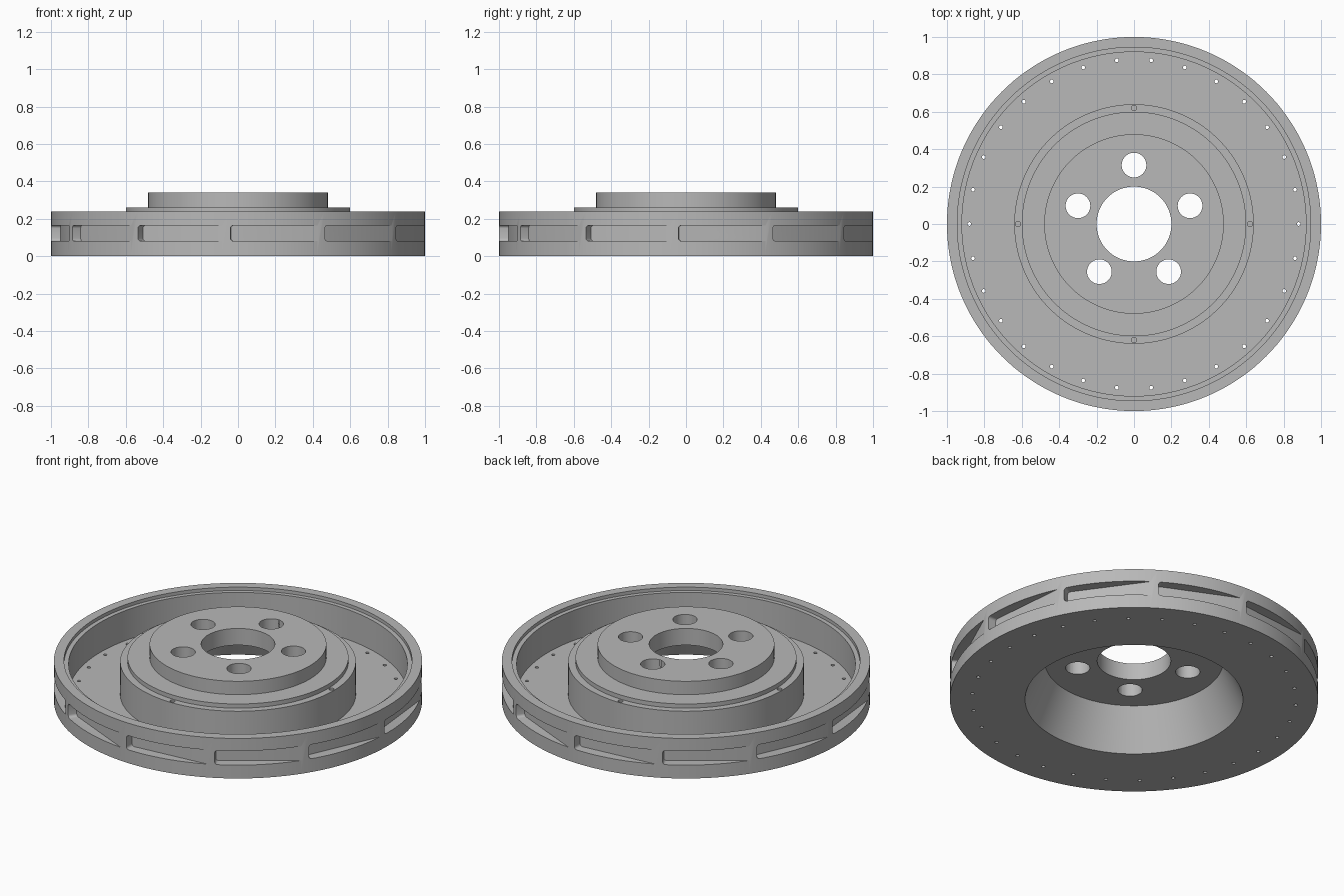
import bpy, bmesh, math
from mathutils import Matrix, Vector

cube = bpy.data.objects.get("Cube")
if cube:
    bpy.data.objects.remove(cube, do_unlink=True)

STEPS = 144
SLOT_LOW, SLOT_HIGH = 0.08, 0.165

steel = bpy.data.materials.new("brushed_grey_metal")
steel.use_nodes = True
grey = (0.48, 0.48, 0.48, 1)
steel.diffuse_color = grey
steel.node_tree.nodes["Principled BSDF"].inputs["Base Color"].default_value = grey


def polar(radius, degrees, z=0):
    a = math.radians(degrees)
    return Vector((radius * math.cos(a), radius * math.sin(a), z))


def finish(name, bm):
    bmesh.ops.recalc_face_normals(bm, faces=bm.faces)
    mesh = bpy.data.meshes.new(name)
    bm.to_mesh(mesh)
    bm.free()
    mesh.materials.append(steel)
    obj = bpy.data.objects.new(name, mesh)
    bpy.context.collection.objects.link(obj)
    return obj


def lathe(name, profile):
    """Spin a closed (radius, height) profile around z."""
    bm = bmesh.new()
    rings = [[bm.verts.new(polar(r, 360 * i / STEPS, z)) for i in range(STEPS)]
             for r, z in profile]
    for k, ring in enumerate(rings):
        other = rings[(k + 1) % len(rings)]
        for i in range(STEPS):
            j = (i + 1) % STEPS
            bm.faces.new((ring[i], ring[j], other[j], other[i]))
    return finish(name, bm)


def drill(bm, radius, place, low, high, sides=24):
    """Add an upright cutting cylinder."""
    bmesh.ops.create_cone(
        bm, cap_ends=True, segments=sides, radius1=radius, radius2=radius,
        depth=high - low,
        matrix=Matrix.Translation(place + Vector((0, 0, (low + high) / 2))))


def ramp_slot(bm, start):
    """Cutter with a steep starting wall and a floor that runs out to the rim."""
    end = start + 28.3
    plan = [polar(0.95, start), polar(1.004, end), polar(1.1, end), polar(1.1, start)]
    up = [bm.verts.new(p + Vector((0, 0, SLOT_HIGH))) for p in plan]
    down = [bm.verts.new(p + Vector((0, 0, SLOT_LOW))) for p in plan]
    bm.faces.new(up)
    bm.faces.new(down[::-1])
    for i in range(4):
        j = (i + 1) % 4
        bm.faces.new((up[j], up[i], down[i], down[j]))
    # Round the two corners of the starting wall
    corners = [bm.edges.get((ring[0], ring[3])) for ring in (up, down)]
    bmesh.ops.bevel(bm, geom=corners, offset=0.016, segments=4, profile=0.5,
                    affect='EDGES')


# Body: outer rim, dished floor, raised hub and a conical hollow beneath
pulley = lathe("vented_pulley_body", [
    (1.0, 0), (1.0, 0.24), (0.945, 0.24), (0.945, 0.22), (0.92, 0.22),
    (0.92, 0.04), (0.64, 0.04), (0.64, 0.235), (0.60, 0.235), (0.60, 0.26),
    (0.48, 0.26), (0.48, 0.34), (0.20, 0.34), (0.20, 0.24), (0.485, 0.24),
    (0.592, 0)])

# Twelve ramped slots around the rim
bm = bmesh.new()
for n in range(12):
    ramp_slot(bm, 30 * n - 2.3)
slots = finish("rim_slot_cutter", bm)

# Bolt holes, small floor holes and blind ledge holes
bm = bmesh.new()
for n in range(5):
    drill(bm, 0.066, polar(0.315, 90 + 72 * n), 0.15, 0.4, 40)
for n in range(30):
    drill(bm, 0.01, polar(0.88, 12 * n), -0.05, 0.1, 12)
for n in range(4):
    drill(bm, 0.014, polar(0.62, 90 * n), 0.18, 0.3, 16)
holes = finish("hole_cutter", bm)

# Single sideways hole through the rim
bm = bmesh.new()
drill(bm, 0.03, Vector(), -0.1, 0.1, 32)
bm.transform(Matrix.Translation(polar(0.97, 7.2, 0.12))
             @ Matrix.Rotation(math.radians(7.2), 4, 'Z')
             @ Matrix.Rotation(math.radians(90), 4, 'Y'))
side_hole = finish("side_hole_cutter", bm)

for cutter in (slots, holes, side_hole):
    cutter.hide_render = True
    mod = pulley.modifiers.new(cutter.name, 'BOOLEAN')
    mod.operation = 'DIFFERENCE'
    mod.solver = 'EXACT'
    mod.object = cutter

# Bake the cuts and drop the cutters
graph = bpy.context.evaluated_depsgraph_get()
cut_mesh = bpy.data.meshes.new_from_object(pulley.evaluated_get(graph))
pulley.modifiers.clear()
pulley.data = cut_mesh
for cutter in (slots, holes, side_hole):
    bpy.data.objects.remove(cutter, do_unlink=True)

# Smooth curved walls, keep machined edges crisp
for obj in bpy.context.selected_objects:
    obj.select_set(False)
pulley.select_set(True)
bpy.context.view_layer.objects.active = pulley
bpy.ops.object.shade_smooth_by_angle(angle=math.radians(25))
